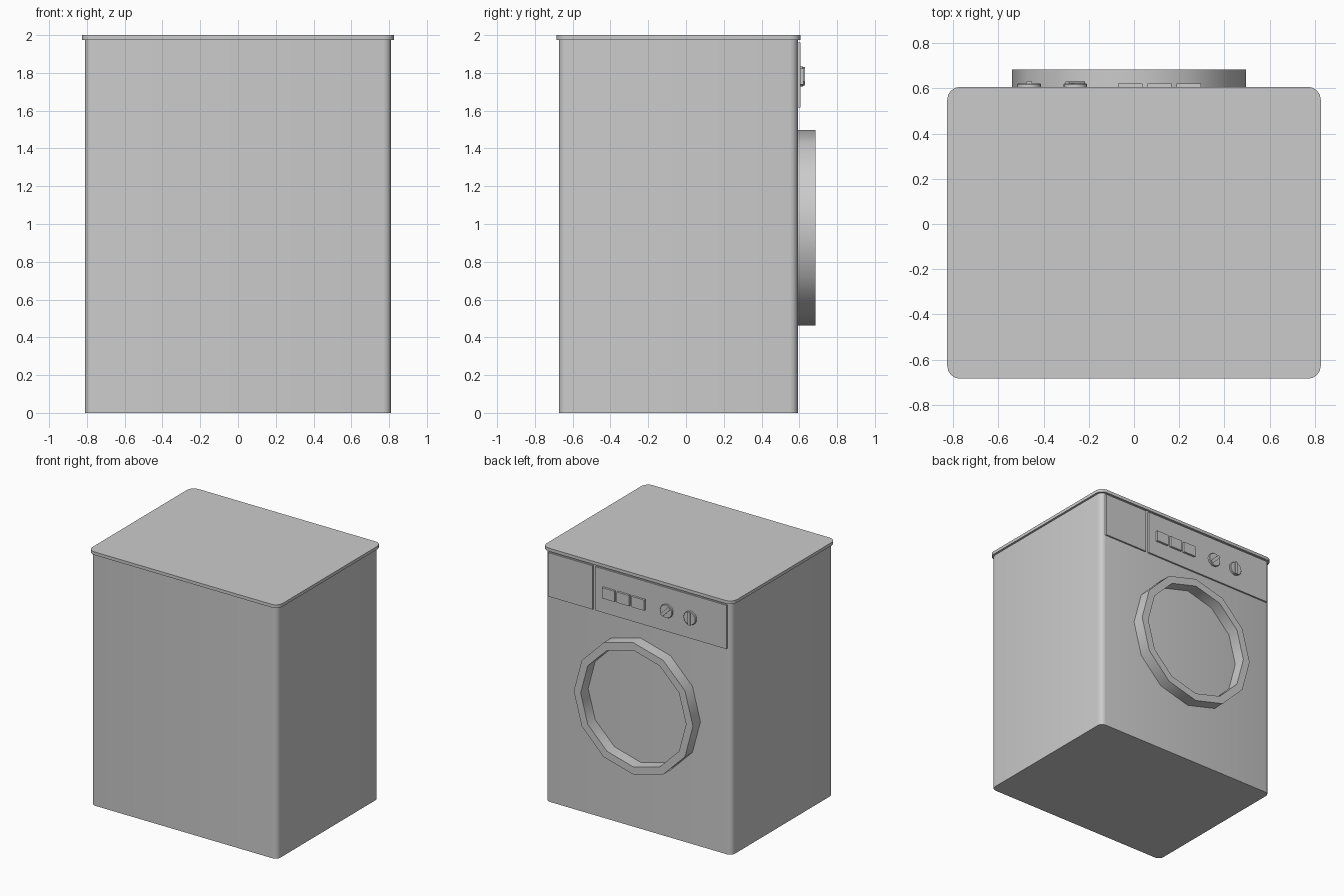
import bpy, bmesh, math
from mathutils import Matrix

if "Cube" in bpy.data.objects:
    bpy.data.objects.remove(bpy.data.objects["Cube"])


def add_object(name, bm, smooth=False):
    bmesh.ops.recalc_face_normals(bm, faces=bm.faces)
    mesh = bpy.data.meshes.new(name)
    bm.to_mesh(mesh)
    bm.free()
    ob = bpy.data.objects.new(name, mesh)
    bpy.context.collection.objects.link(ob)
    if smooth:
        bpy.ops.object.select_all(action='DESELECT')
        bpy.context.view_layer.objects.active = ob
        ob.select_set(True)
        bpy.ops.object.shade_smooth_by_angle(angle=math.radians(40))
    return ob


def box(name, x, y, z, corner=0.0, turn=0.0):
    """Box from min/max ranges; corner rounds the upright edges, turn spins about y."""
    bm = bmesh.new()
    bmesh.ops.create_cube(bm, size=1)
    size = [b - a for a, b in (x, y, z)]
    bmesh.ops.scale(bm, vec=size, verts=bm.verts)
    if corner:
        upright = [e for e in bm.edges
                   if abs(e.verts[0].co.z - e.verts[1].co.z) > 1e-4]
        bmesh.ops.bevel(bm, geom=upright, offset=corner, segments=4,
                        profile=0.5, affect='EDGES')
    bm.transform(Matrix.Rotation(turn, 4, 'Y'))
    mid = [(a + b) / 2 for a, b in (x, y, z)]
    bmesh.ops.translate(bm, vec=mid, verts=bm.verts)
    return add_object(name, bm, smooth=corner > 0)


def lathe_y(name, profile, sides, cx, cz, closed):
    """Spin (radius, y) points about an axis parallel to y."""
    bm = bmesh.new()
    rings = []
    for r, y in profile:
        rings.append([bm.verts.new((cx + r * math.cos(2 * math.pi * i / sides), y,
                                    cz + r * math.sin(2 * math.pi * i / sides)))
                      for i in range(sides)])
    pairs = list(zip(rings, rings[1:]))
    if closed:
        pairs.append((rings[-1], rings[0]))
    else:
        bm.faces.new(rings[0])
        bm.faces.new(rings[-1])
    for a, b in pairs:
        for i in range(sides):
            j = (i + 1) % sides
            bm.faces.new((a[i], a[j], b[j], b[i]))
    return add_object(name, bm, smooth=True)


# Cabinet and overhanging worktop
box("cabinet", (-0.811, 0.811), (-0.673, 0.592), (0, 1.98), corner=0.042)
box("worktop", (-0.827, 0.827), (-0.685, 0.607), (1.975, 2.0), corner=0.057)

# Detergent drawer and control panel with a narrow gap between them
box("detergent_drawer", (0.39, 0.775), (0.58, 0.605), (1.618, 1.962))
box("control_panel", (-0.775, 0.365), (0.58, 0.605), (1.618, 1.962))

# Row of three buttons
for i in range(3):
    x = -0.07 + i * 0.129
    box(f"button_{i + 1}", (x, x + 0.108), (0.60, 0.622), (1.738, 1.822))

# Two dials, each with a grip bar
for i, (x, turn) in enumerate(((-0.26, -math.radians(45)), (-0.464, 0))):
    lathe_y(f"dial_{i + 1}", [(0.053, 0.60), (0.053, 0.618), (0.05, 0.621)],
            16, x, 1.782, closed=False)
    box(f"dial_grip_{i + 1}", (x - 0.012, x + 0.012), (0.61, 0.63),
        (1.732, 1.832), turn=turn)

# Twelve-sided door ring
lathe_y("door_ring", [(0.518, 0.585), (0.518, 0.685), (0.458, 0.685), (0.458, 0.585)],
        12, -0.022, 0.98, closed=True)
